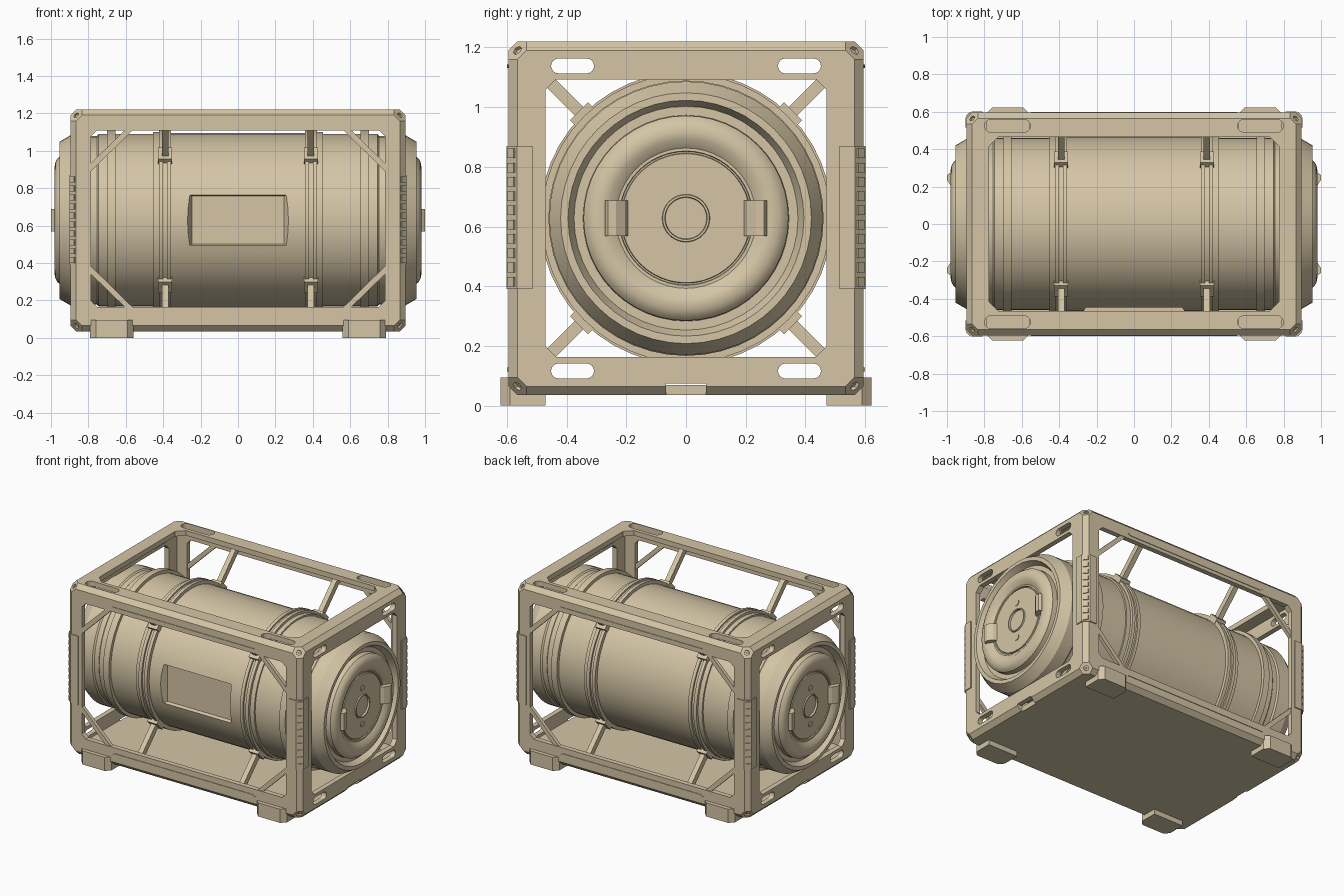
import bpy, bmesh, math
from mathutils import Vector, Matrix

if "Cube" in bpy.data.objects:
    bpy.data.objects.remove(bpy.data.objects["Cube"])

CZ = 0.628                      # tank axis height
SIGNS = [(sx, sy) for sx in (-1, 1) for sy in (-1, 1)]
tan = bpy.data.materials.new("tan_paint")
tan.diffuse_color = (0.66, 0.56, 0.38, 1)
tan.use_nodes = True
tan.node_tree.nodes["Principled BSDF"].inputs["Base Color"].default_value = tan.diffuse_color


def finish(name, bm):
    bmesh.ops.recalc_face_normals(bm, faces=bm.faces[:])
    me = bpy.data.meshes.new(name)
    bm.to_mesh(me)
    bm.free()
    me.materials.append(tan)
    ob = bpy.data.objects.new(name, me)
    bpy.context.collection.objects.link(ob)
    return ob


def prism(name, pts, axis, a, b):
    """Extrude a 2D outline along an axis from a to b."""
    place = {'x': lambda p, d: (d, p[0], p[1]),
             'y': lambda p, d: (p[0], d, p[1]),
             'z': lambda p, d: (p[0], p[1], d)}[axis]
    bm = bmesh.new()
    lo = [bm.verts.new(place(p, a)) for p in pts]
    hi = [bm.verts.new(place(p, b)) for p in pts]
    bm.faces.new(lo)
    bm.faces.new(hi)
    n = len(pts)
    for i in range(n):
        bm.faces.new((lo[i], lo[(i + 1) % n], hi[(i + 1) % n], hi[i]))
    return finish(name, bm)


def box(name, centre, size, rot=None):
    bm = bmesh.new()
    m = Matrix.Translation(centre) @ (rot or Matrix()) @ Matrix.Diagonal((*size, 1))
    bmesh.ops.create_cube(bm, size=1, matrix=m)
    return finish(name, bm)


def cut_rect(u0, u1, v0, v1, c):
    return [(u0 + c, v0), (u1 - c, v0), (u1, v0 + c), (u1, v1 - c),
            (u1 - c, v1), (u0 + c, v1), (u0, v1 - c), (u0, v0 + c)]


def stadium(u, v, length, width):
    r, pts = width / 2, []
    for s, start in ((1, -90), (-1, 90)):
        for k in range(9):
            t = math.radians(start + k * 22.5)
            pts.append((u + s * (length / 2 - r) + r * math.cos(t), v + r * math.sin(t)))
    return pts


def subtract(ob, cutter):
    cutter.hide_render = True
    mod = ob.modifiers.new("cut", 'BOOLEAN')
    mod.operation, mod.solver, mod.object = 'DIFFERENCE', 'EXACT', cutter
    bpy.context.view_layer.objects.active = ob
    bpy.ops.object.modifier_apply(modifier=mod.name)
    bpy.data.objects.remove(cutter)


# Outer frame: chamfered box with cut corners, hollowed and opened
HX, HY, HZ, FZ = 0.895, 0.595, 0.5925, 0.6275
bm = bmesh.new()
bmesh.ops.create_cube(bm, size=1, matrix=Matrix.Diagonal((2 * HX, 2 * HY, 2 * HZ, 1)))
bmesh.ops.bevel(bm, geom=bm.edges[:], offset=0.03, segments=1, affect='EDGES', profile=0.5)
for sx, sy in SIGNS:
    for sz in (-1, 1):
        n = Vector((sx, sy, sz)).normalized()
        co = Vector((sx * (HX - .03), sy * (HY - .03), sz * (HZ - .03)))
        res = bmesh.ops.bisect_plane(bm, geom=bm.verts[:] + bm.edges[:] + bm.faces[:],
                                     plane_co=co, plane_no=n, clear_outer=True)
        edges = [e for e in res['geom_cut'] if isinstance(e, bmesh.types.BMEdge)]
        bmesh.ops.contextual_create(bm, geom=edges)
bmesh.ops.translate(bm, verts=bm.verts[:], vec=(0, 0, FZ))
frame = finish("outer_frame", bm)
T = 0.035
subtract(frame, box("hollow", (0, 0, FZ), (2 * (HX - T), 2 * (HY - T), 2 * (HZ - T))))
subtract(frame, prism("side_opening", cut_rect(-.785, .785, .166, 1.108, .03), 'y', -1, 1))
subtract(frame, prism("end_opening", cut_rect(-.47, .47, .163, 1.093, .035), 'x', -1.2, 1.2))
subtract(frame, prism("top_opening", cut_rect(-.775, .775, -.466, .466, .05), 'z', 1.15, 1.4))
for s in (-1, 1):
    for z in (0.116, 1.138):
        subtract(frame, prism("end_slot", stadium(s * .38, z, .144, .05), 'x', -1.2, 1.2))
    for sy in (-1, 1):
        subtract(frame, prism("top_slot", stadium(s * .677, sy * .525, .245, .068), 'z', 1.15, 1.4))
    subtract(frame, box("bottom_notch", (s * .9, 0, .045), (.09, .135, .06)))
# lifting holes in the cut corners
for sx, sy in SIGNS:
    for sz in (-1, 1):
        n = Vector((sx, sy, sz)).normalized()
        co = Vector((sx * (HX - .03), sy * (HY - .03), FZ + sz * (HZ - .03)))
        bm = bmesh.new()
        bmesh.ops.create_cone(bm, cap_ends=True, segments=6, radius1=.017, radius2=.017, depth=.024,
                              matrix=Matrix.Translation(co) @ n.to_track_quat('Z', 'Y').to_matrix().to_4x4())
        subtract(frame, finish("corner_hole", bm))

# Diagonal gussets and long trim strips on front and back
for sx, sy in SIGNS:
    for low in (False, True):
        pts = [(.79, .93), (.60, 1.115), (.558, 1.115), (.79, .887)]
        pts = [(sx * x, 2 * .637 - z if low else z) for x, z in pts]
        prism("corner_gusset", pts, 'y', sy * .565, sy * .59)
for sy in (-1, 1):
    for z, d in ((1.143, -1), (.115, 1)):
        pts = [(-.55, z), (.55, z), (.53, z + d * .012), (-.53, z + d * .012)]
        prism("beam_trim", pts, 'y', sy * .59, sy * .599)

# Wrapped corner guards with a ladder of ribs, and feet
for sx, sy in SIGNS:
    sec = [(.81, .58), (.81, .602), (.866, .602), (.902, .566), (.902, .515), (.88, .515), (.87, .57)]
    prism("post_guard", [(sx * x, sy * y) for x, y in sec], 'z', .39, .87)
    rot = Matrix.Rotation(math.radians(-45 * sx * sy), 4, 'Z')
    for k in range(10):
        box("guard_rib", (sx * .8835, sy * .5835, .415 + k * .0478), (.032, .014, .032), rot)
    foot = [(.56, .47), (.79, .47), (.79, .59), (.76, .622), (.59, .622), (.56, .59)]
    prism("foot", [(sx * x, sy * y) for x, y in foot], 'z', 0, .095)

# Tank: lathed profile (x, radius), mirrored about the middle
half = [(0, .466), (.357, .466), (.357, .49), (.38, .49), (.38, .478), (.40, .478), (.40, .49),
        (.423, .49), (.423, .472), (.455, .472), (.455, .461), (.655, .461), (.655, .483), (.70, .483),
        (.70, .461), (.745, .461), (.755, .45), (.79, .45), (.80, .458), (.89, .458), (.955, .42),
        (.955, .395), (.915, .375), (.915, .345), (.95, .343), (.966, .33), (.976, .312), (.98, .29),
        (.977, .265), (.955, .235), (.955, .225), (.946, .223), (.946, .218), (.955, .216),
        (.955, .08), (.963, .078), (.963, .071), (.95, .069)]
profile = [(-x, r) for x, r in reversed(half[1:])] + half
SEG = 48
bm = bmesh.new()
rings = [[bm.verts.new((x, r * math.cos(2 * math.pi * k / SEG), CZ + r * math.sin(2 * math.pi * k / SEG)))
          for k in range(SEG)] for x, r in profile]
for a, b in zip(rings, rings[1:]):
    for k in range(SEG):
        j = (k + 1) % SEG
        bm.faces.new((a[k], a[j], b[j], b[k]))
bm.faces.new(rings[0])
bm.faces.new(rings[-1])
tank = finish("tank", bm)

# Recessed label panel on the front of the tank
bm = bmesh.new()
inner = [bm.verts.new((x, -.425, z)) for x, z in ((-.245, .502), (.245, .502), (.245, .757), (-.245, .757))]
outer = [bm.verts.new((x, -.475, z)) for x, z in ((-.275, .480), (.275, .480), (.275, .772), (-.275, .772))]
bm.faces.new(inner)
bm.faces.new(outer)
for i in range(4):
    j = (i + 1) % 4
    bm.faces.new((inner[i], inner[j], outer[j], outer[i]))
subtract(tank, finish("panel_cutter", bm))
bpy.ops.object.select_all(action='DESELECT')
tank.select_set(True)
bpy.context.view_layer.objects.active = tank
bpy.ops.object.shade_smooth_by_angle(angle=math.radians(30))

# End hatch details: grips, bolts and centre seam
for s in (-1, 1):
    for sy in (-1, 1):
        sec = [(.945, .19), (.98, .205), (1.0, .235), (1.0, .262), (.985, .272), (.95, .272)]
        prism("hatch_grip", [(s * x, sy * y) for x, y in sec], 'z', CZ - .06, CZ + .06)
        bm = bmesh.new()
        bmesh.ops.create_cone(bm, cap_ends=True, segments=16, radius1=.02, radius2=.02, depth=.02,
                              matrix=Matrix.Translation((s * .95, 0, CZ + sy * .125)) @ Matrix.Rotation(math.pi / 2, 4, 'Y'))
        finish("hatch_bolt", bm)
        box("hatch_seam", (s * .954, 0, CZ + sy * .146), (.006, .005, .135))

# Radial struts from the tank straps to the frame corners
for sx in (-1, 1):
    for k in range(4):
        a = math.radians(45 + 90 * k)
        rot = Matrix.Rotation(a, 4, 'X')
        d = Vector((sx * .39, math.cos(a), math.sin(a)))

        def at(r):
            return (d.x, d.y * r, CZ + d.z * r)
        box("strut", at(.625), (.035, .31, .04), rot)
        box("strut_bracket", at(.487), (.075, .04, .085), rot)
